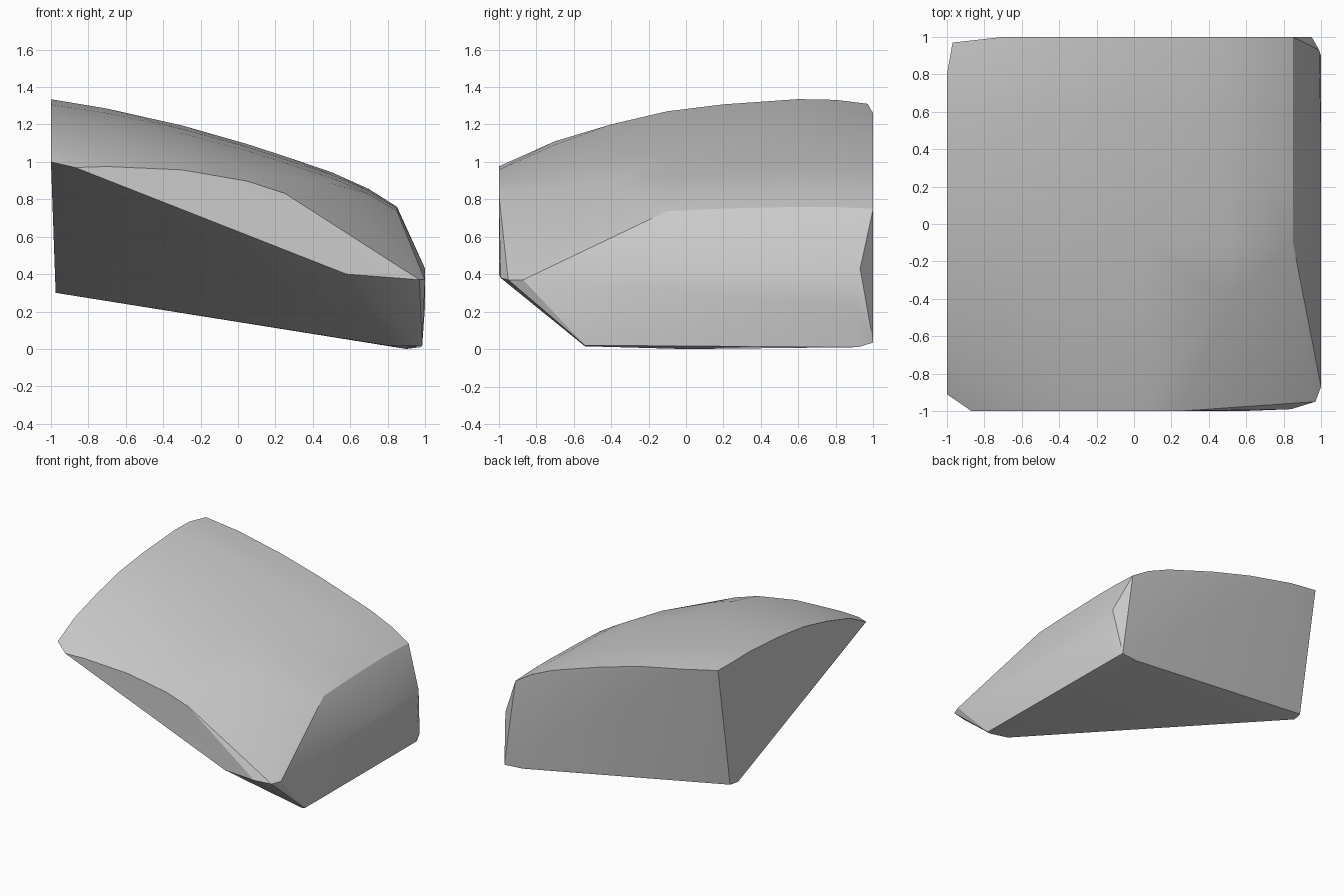
import bpy, bmesh, math

# Top surface: ridge profile along x (x, height, how strongly it falls off, lowest y reached)
profile = [(-1, 1.335, 1.0, -0.7), (-0.7, 1.285, 0.86, -1), (-0.3, 1.195, 0.66, -1),
           (0.05, 1.095, 0.55, -1), (0.25, 1.03, 0.55, -1), (0.5, 0.945, 0.45, -0.4),
           (0.7, 0.855, 0.4, -0.1), (0.85, 0.76, 0.35, -0.1)]
# Drop of the top surface along y
drops = [(-1, 0.36), (-0.7, 0.225), (-0.4, 0.135), (-0.1, 0.065),
         (0.2, 0.028), (0.6, 0.0), (0.8, 0.004), (1, 0.03)]

points = []
for x, z, k, y_min in profile:
    for y, d in drops:
        if y >= y_min and not (x == -1 and y == 1):
            points.append((x, y, z - k * d))

# Cut corners of the rim, tapered front and side, and sloping base
points += [
    (-1, -0.91, 1.0), (-0.87, -1, 0.97), (-0.97, 0.97, 1.31),
    (0.58, -1, 0.40), (0.84, -0.99, 0.38), (0.97, -0.95, 0.37), (1, -0.87, 0.37),
    (1, 0.45, 0.43), (1, 0.9, 0.23), (0.99, 0.93, 0.43),
    (0.985, -0.54, 0.02), (0.96, -0.54, 0.015), (0.82, -0.5, 0.015),
    (0.98, 0.92, 0.01), (0.9, 0.0, 0.0), (0.95, 1, 0.035), (0.8, 0.98, 0.035),
    (-0.975, 0.72, 0.30), (-0.96, 0.8, 0.305),
]

# Wrap the points in one convex rock-like block
bm = bmesh.new()
for p in points:
    bm.verts.new(p)
res = bmesh.ops.convex_hull(bm, input=bm.verts)
loose = [v for v in bm.verts if not v.link_faces]
bmesh.ops.delete(bm, geom=loose, context='VERTS')
bmesh.ops.recalc_face_normals(bm, faces=bm.faces)
mesh = bpy.data.meshes.new("curved_block")
bm.to_mesh(mesh)
bm.free()
block = bpy.data.objects.new("curved_block", mesh)
bpy.context.collection.objects.link(block)

# Smooth the domed top, keep the cut edges sharp
bpy.context.view_layer.objects.active = block
block.select_set(True)
bpy.ops.object.shade_smooth_by_angle(angle=math.radians(25))
